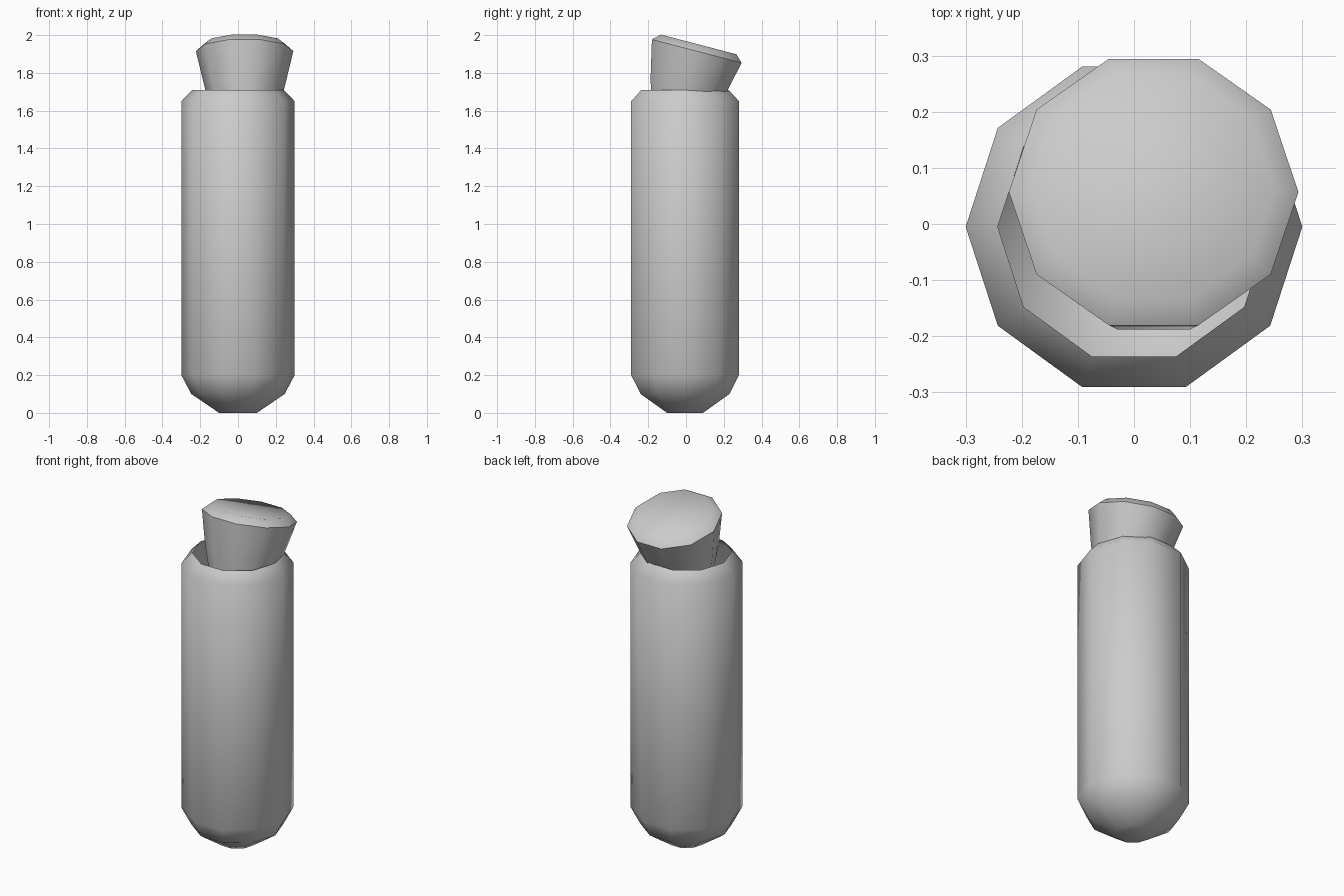
import bpy, bmesh, math
from mathutils import Matrix

if "Cube" in bpy.data.objects:
    bpy.data.objects.remove(bpy.data.objects["Cube"])

SIDES = 10

def lathe(name, profile, matrix, cap_bottom=True, cap_top=False, angle=50):
    """Spin (radius, height) pairs into a ten-sided smooth shell."""
    bm = bmesh.new()
    rings = []
    for r, z in profile:
        rings.append([bm.verts.new((r * math.cos(2 * math.pi * i / SIDES),
                                    r * math.sin(2 * math.pi * i / SIDES), z))
                      for i in range(SIDES)])
    for a, b in zip(rings, rings[1:]):
        for i in range(SIDES):
            j = (i + 1) % SIDES
            bm.faces.new((a[i], a[j], b[j], b[i]))
    if cap_bottom:
        bm.faces.new(rings[0][::-1])
    if cap_top:
        bm.faces.new(rings[-1])
    mesh = bpy.data.meshes.new(name)
    bm.to_mesh(mesh)
    bm.free()
    obj = bpy.data.objects.new(name, mesh)
    bpy.context.collection.objects.link(obj)
    obj.matrix_world = matrix
    bpy.ops.object.select_all(action='DESELECT')
    obj.select_set(True)
    bpy.context.view_layer.objects.active = obj
    bpy.ops.object.shade_smooth_by_angle(angle=math.radians(angle))
    return obj

# Open tube with rounded bottom and a shoulder turning in to the mouth
lathe("tube", [(0.10, 0.0), (0.247, 0.10), (0.30, 0.20), (0.30, 1.65), (0.243, 1.71)],
      Matrix.Translation((0, -0.005, 0)))

# Tapered stopper tilted towards the back, origin at its widest ring
lathe("stopper", [(0.155, -0.38), (0.211, -0.20), (0.258, 0.0), (0.217, 0.037)],
      Matrix.Translation((0.035, 0.057, 1.915)) @ Matrix.Rotation(math.radians(-14.6), 4, 'X'),
      cap_top=True)
